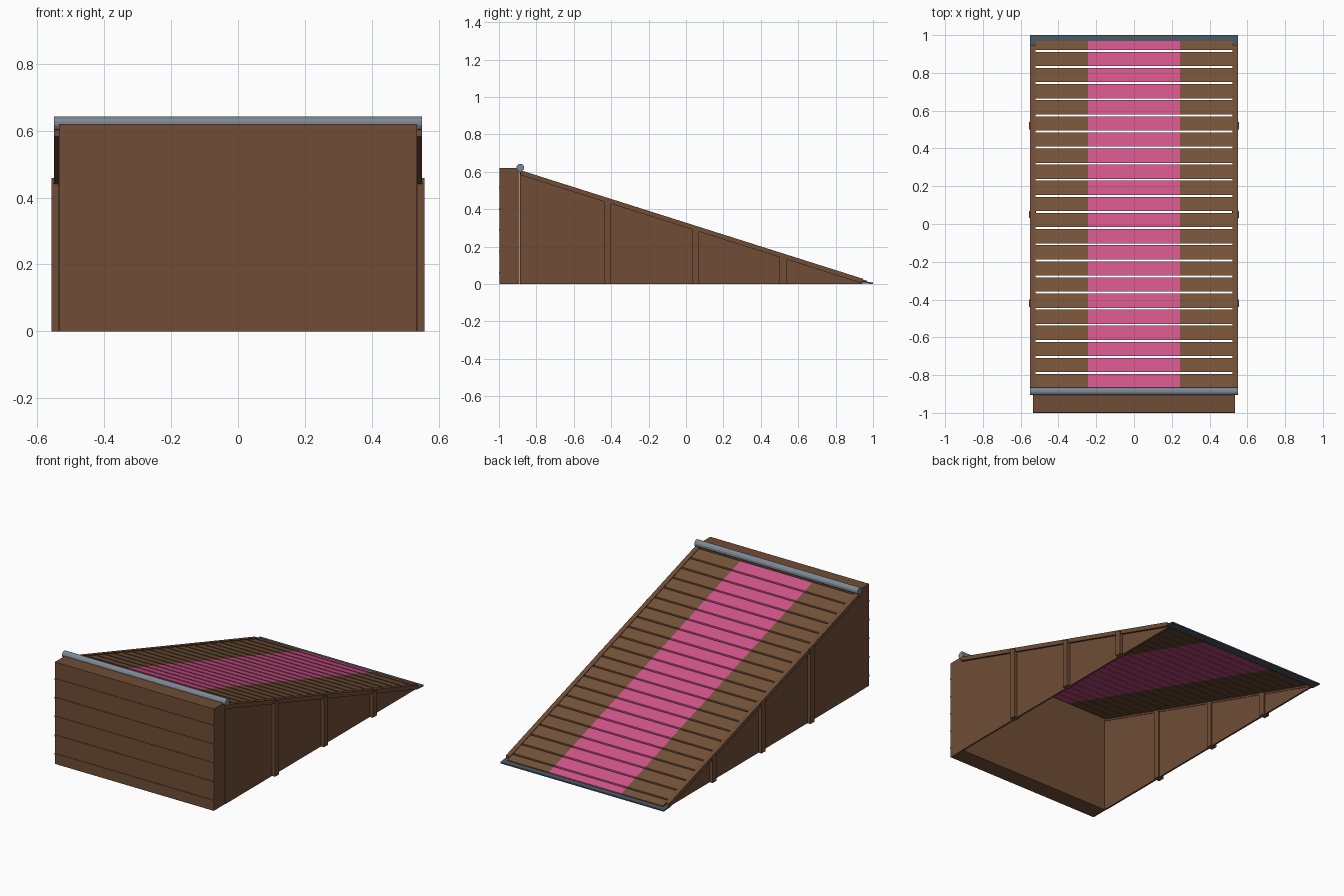
import bpy, bmesh, math

if "Cube" in bpy.data.objects:
    bpy.data.objects.remove(bpy.data.objects["Cube"])


def mat(name, r, g, b):
    m = bpy.data.materials.new(name)
    lin = [((c / 255 + 0.055) / 1.055) ** 2.4 for c in (r, g, b)]
    m.diffuse_color = (*lin, 1)
    m.use_nodes = True
    m.node_tree.nodes["Principled BSDF"].inputs["Base Color"].default_value = m.diffuse_color
    return m


WOOD = mat("brown wood", 112, 77, 54)
DECK = mat("deck wood", 117, 83, 57)
PINK = mat("pink paint", 208, 84, 138)
STEEL = mat("grey steel", 125, 137, 148)
DARK = mat("dark steel", 72, 86, 97)


def top(y):
    """Height of the ramp slope at y."""
    return 0.328 - 0.317 * y


def prism(name, profile, x0, x1, material):
    """Extrude a (y, z) outline from x0 to x1."""
    bm = bmesh.new()
    a = [bm.verts.new((x0, y, z)) for y, z in profile]
    b = [bm.verts.new((x1, y, z)) for y, z in profile]
    n = len(a)
    bm.faces.new(a)
    bm.faces.new(b[::-1])
    for i in range(n):
        bm.faces.new((a[i], b[i], b[(i + 1) % n], a[(i + 1) % n]))
    bmesh.ops.recalc_face_normals(bm, faces=bm.faces)
    me = bpy.data.meshes.new(name)
    bm.to_mesh(me)
    bm.free()
    me.materials.append(material)
    ob = bpy.data.objects.new(name, me)
    bpy.context.collection.objects.link(ob)
    return ob


def rect(y0, y1, z0, z1):
    return [(y0, z0), (y1, z0), (y1, z1), (y0, z1)]


def sloped(y0, y1, up, down):
    return [(y0, top(y0) - down), (y1, top(y1) - down),
            (y1, top(y1) - up), (y0, top(y0) - up)]


# Platform box with proud horizontal strips on the front
prism("platform_box", rect(-0.997, -0.89, 0, 0.62), -0.535, 0.535, WOOD)
for i in range(5):
    z = 0.06 + 0.114 * i
    prism("front_strip", rect(-1.0, -0.996, z - 0.005, z + 0.005), -0.535, 0.535, WOOD)

# Side walls, top rails and posts, mirrored left and right
for s in (-1, 1):
    wall = [(-0.888, 0), (0.94, 0), (0.94, top(0.94) - 0.01), (-0.888, top(-0.888) - 0.01)]
    prism("side_wall", wall, s * 0.526, s * 0.537, WOOD)
    prism("side_rail", sloped(-0.885, 0.945, 0, 0.026), s * 0.522, s * 0.55, WOOD)
    for y in (-0.42, 0.05, 0.52):
        post = [(y - 0.019, 0), (y + 0.019, 0),
                (y + 0.019, top(y + 0.019) - 0.008), (y - 0.019, top(y - 0.019) - 0.008)]
        prism("side_post", post, s * 0.518, s * 0.557, WOOD)

# Deck slats with gaps; the middle of each is painted pink
for i in range(22):
    y0 = max(-0.875 + 0.0853 * i + 0.005, -0.88)
    y1 = min(y0 + 0.0755, 0.97)
    shape = sloped(y0, y1, 0.004, 0.016)
    for x0, x1, m in ((-0.524, -0.243, DECK), (-0.243, 0.243, PINK), (0.243, 0.524, DECK)):
        prism("deck_slat", shape, x0, x1, m)

# Coping pipe at the top edge
pipe = [(-0.886 + 0.021 * math.cos(math.tau * (k + 0.5) / 12),
         0.622 + 0.021 * math.sin(math.tau * (k + 0.5) / 12)) for k in range(12)]
prism("coping_pipe", pipe, -0.55, 0.55, STEEL)

# Steel threshold plate at the foot of the ramp
prism("threshold_plate", [(0.945, 0.004), (1.0, 0.0), (1.0, 0.008), (0.945, 0.014)],
      -0.55, 0.55, DARK)
